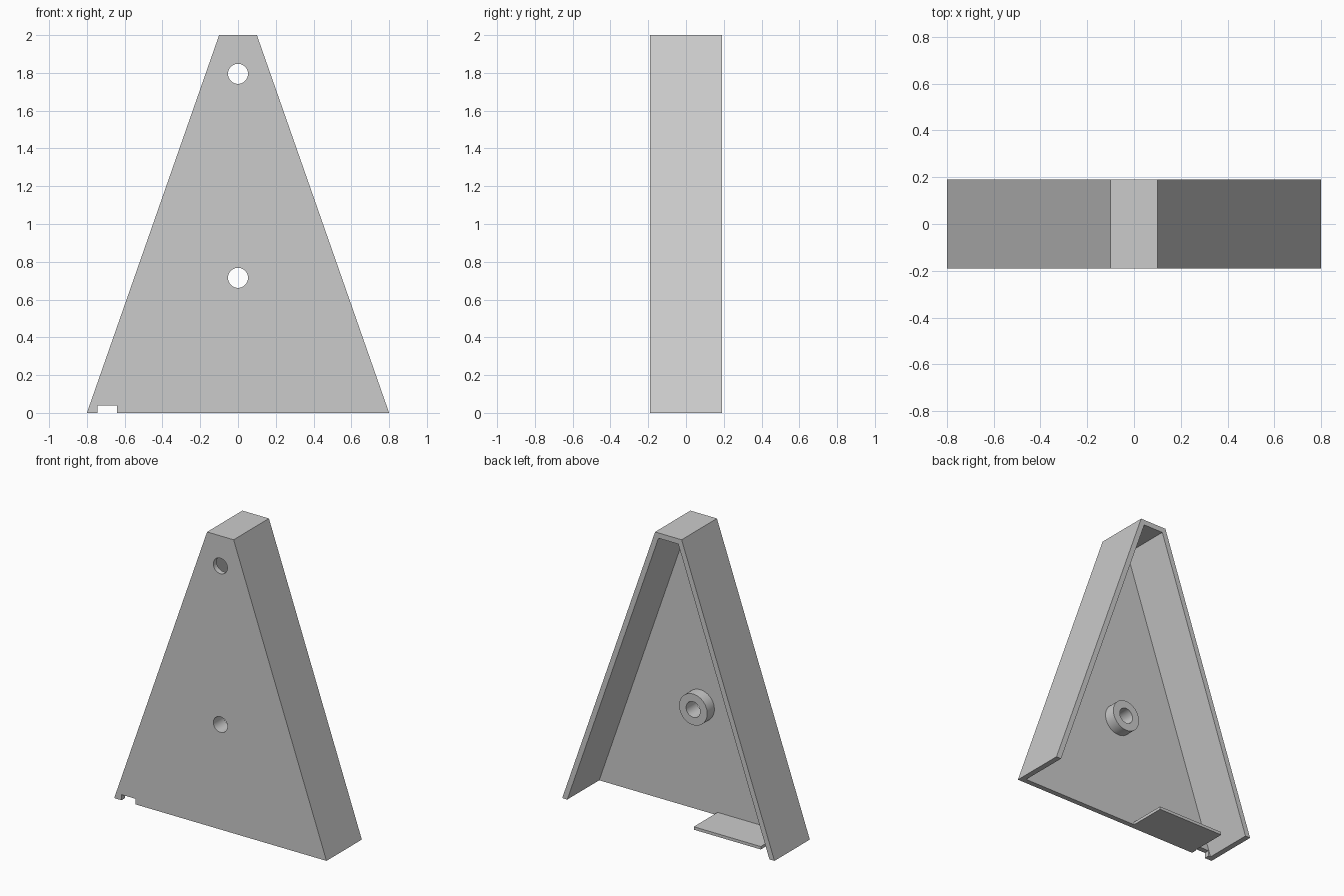
import bpy, bmesh, math

cube = bpy.data.objects.get("Cube")
if cube:
    bpy.data.objects.remove(cube, do_unlink=True)

grey = bpy.data.materials.new("plain grey")
grey.use_nodes = True
colour = (0.6, 0.6, 0.6, 1)
grey.diffuse_color = colour
grey.node_tree.nodes["Principled BSDF"].inputs["Base Color"].default_value = colour

FRONT, BACK, HEIGHT = -0.19, 0.19, 2.0
WALL = 0.036
INNER = FRONT + WALL
SLOPE = 0.35
HOLE = 0.053
HOLE_HEIGHTS = (0.715, 1.795)


def prism(name, profile, y0, y1):
    """Extrude an x-z outline from y0 to y1."""
    bm = bmesh.new()
    face = bm.faces.new([bm.verts.new((x, y0, z)) for x, z in profile])
    new = bmesh.ops.extrude_face_region(bm, geom=[face])["geom"]
    verts = [g for g in new if isinstance(g, bmesh.types.BMVert)]
    bmesh.ops.translate(bm, verts=verts, vec=(0, y1 - y0, 0))
    bmesh.ops.recalc_face_normals(bm, faces=bm.faces[:])
    mesh = bpy.data.meshes.new(name)
    bm.to_mesh(mesh)
    bm.free()
    mesh.materials.append(grey)
    obj = bpy.data.objects.new(name, mesh)
    bpy.context.collection.objects.link(obj)
    return obj


def rectangle(x0, x1, z0, z1):
    return [(x0, z0), (x1, z0), (x1, z1), (x0, z1)]


def taper(inset, z0, z1):
    """Symmetric outline that narrows toward the top."""
    a, b = (0.8 - SLOPE * z - inset for z in (z0, z1))
    return [(-a, z0), (a, z0), (b, z1), (-b, z1)]


def circle(radius, z, count=48):
    angles = [2 * math.pi * i / count for i in range(count)]
    return [(radius * math.cos(a), z + radius * math.sin(a)) for a in angles]


def cut(obj, cutter):
    mod = obj.modifiers.new("cut", "BOOLEAN")
    mod.operation = "DIFFERENCE"
    mod.solver = "EXACT"
    mod.object = cutter
    bpy.context.view_layer.objects.active = obj
    bpy.ops.object.modifier_apply(modifier=mod.name)
    bpy.data.objects.remove(cutter, do_unlink=True)


def smooth(obj):
    bpy.ops.object.select_all(action="DESELECT")
    obj.select_set(True)
    bpy.context.view_layer.objects.active = obj
    bpy.ops.object.shade_smooth_by_angle(angle=math.radians(30))


# Tapered housing, hollow and open at the back and bottom
housing = prism("housing", taper(0, 0, HEIGHT), FRONT, BACK)
side_inset = WALL * math.hypot(1, SLOPE)
cut(housing, prism("hollow_cutter", taper(side_inset, -0.1, HEIGHT - WALL), INNER, BACK + 0.1))

# Round holes and the corner notch in the front plate
for z in HOLE_HEIGHTS:
    cut(housing, prism("hole_cutter", circle(HOLE, z), FRONT - 0.1, INNER + 0.05))
cut(housing, prism("notch_cutter", rectangle(-0.745, -0.64, -0.1, 0.038), FRONT - 0.1, INNER + 0.05))
smooth(housing)

# Raised collar behind the lower hole
collar = prism("collar", circle(2 * HOLE, HOLE_HEIGHTS[0]), INNER, -0.077)
cut(collar, prism("collar_cutter", circle(HOLE, HOLE_HEIGHTS[0]), FRONT, 0))
smooth(collar)

# Thin floor tab beside the notch
prism("floor_tab", rectangle(-0.635, -0.13, 0, 0.02), INNER, 0.102)
